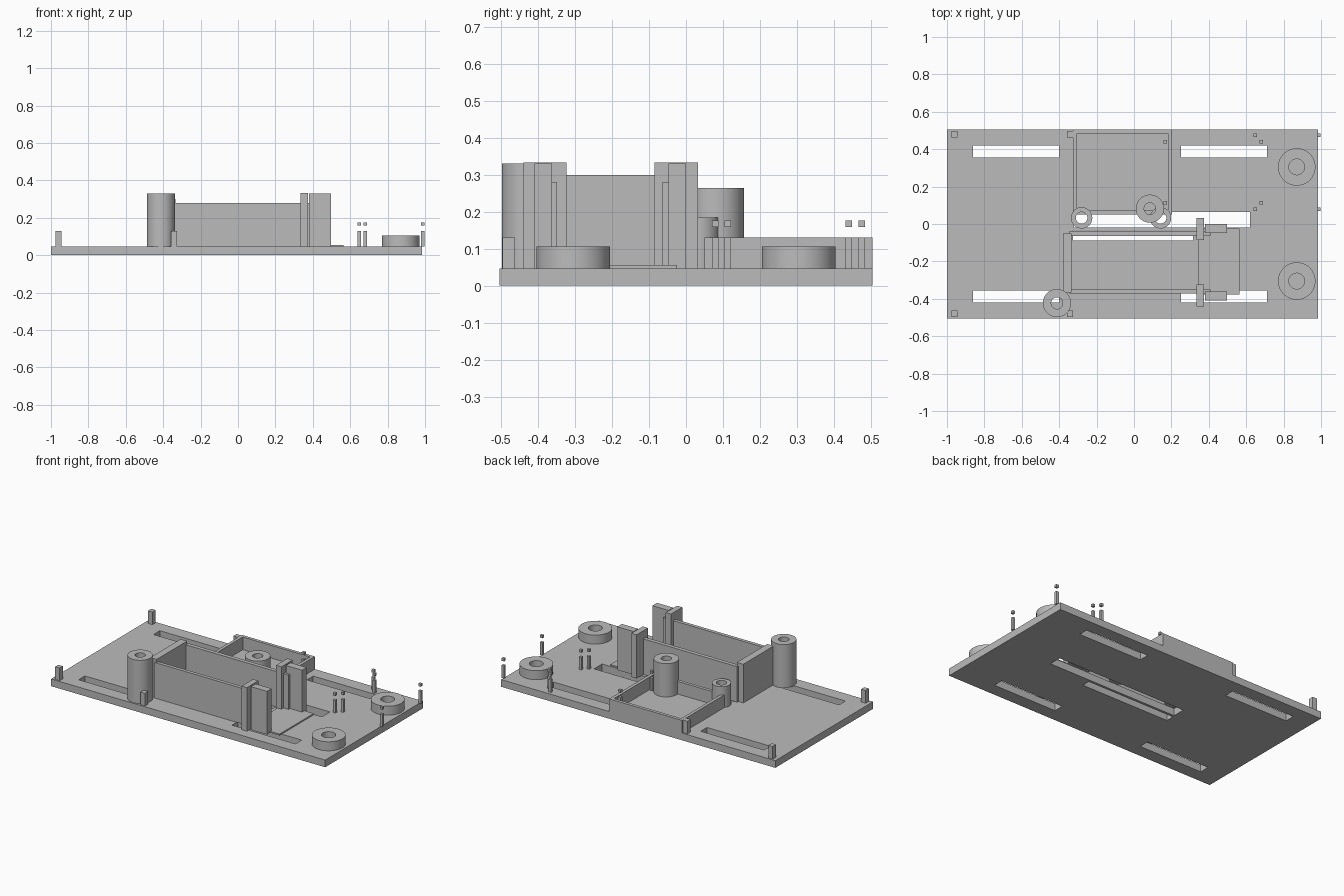
import bpy, bmesh
from math import cos, sin, pi

if "Cube" in bpy.data.objects:
    bpy.data.objects.remove(bpy.data.objects["Cube"])

grey = bpy.data.materials.new("plain grey")
grey.use_nodes = True
GREY = (0.5, 0.5, 0.5, 1)
grey.diffuse_color = GREY
grey.node_tree.nodes["Principled BSDF"].inputs["Base Color"].default_value = GREY

TOP = 0.047    # upper face of the base plate
LOW = 0.13     # height of tray and posts
TALL = 0.333   # height of the guide blocks


def finish(name, bm):
    bmesh.ops.recalc_face_normals(bm, faces=bm.faces)
    mesh = bpy.data.meshes.new(name)
    bm.to_mesh(mesh)
    bm.free()
    mesh.materials.append(grey)
    obj = bpy.data.objects.new(name, mesh)
    bpy.context.collection.objects.link(obj)
    return obj


def boxes(name, items):
    """One object of boxes, each given as x, y and z ranges."""
    bm = bmesh.new()
    for ranges in items:
        made = bmesh.ops.create_cube(bm, size=1)["verts"]
        for v in made:
            v.co = [lo + (c + 0.5) * (hi - lo) for c, (lo, hi) in zip(v.co, ranges)]
    return finish(name, bm)


def tube(name, x, y, outer, inner, height, sides=64):
    """Hollow cylinder standing on the plate."""
    bm = bmesh.new()
    profile = [(outer, TOP), (outer, height), (inner, height), (inner, TOP)]
    rings = []
    for i in range(sides):
        a = 2 * pi * i / sides
        rings.append([bm.verts.new((x + r * cos(a), y + r * sin(a), z)) for r, z in profile])
    for i in range(sides):
        a, b = rings[i], rings[(i + 1) % sides]
        for k in range(4):
            n = (k + 1) % 4
            bm.faces.new((a[k], b[k], b[n], a[n]))
    obj = finish(name, bm)
    bpy.ops.object.select_all(action="DESELECT")
    obj.select_set(True)
    bpy.context.view_layer.objects.active = obj
    bpy.ops.object.shade_smooth_by_angle()


# Base plate with four outer slots and two central slots
plate = boxes("base_plate", [((-1, 0.985), (-0.505, 0.505), (0, TOP))])
through = (-0.1, 0.2)
slots = [(xs, ys, through) for xs in ((-0.86, -0.4), (0.25, 0.71))
         for ys in ((0.355, 0.42), (-0.42, -0.355))]
slots += [((-0.32, 0.62), (-0.018, 0.065), through),
          ((-0.325, 0.315), (-0.088, -0.035), through)]
cutter = boxes("slot_cutter", slots)
cutter.hide_render = True
cut = plate.modifiers.new("slots", "BOOLEAN")
cut.operation, cut.solver, cut.object = "DIFFERENCE", "EXACT", cutter
bpy.context.view_layer.objects.active = plate
bpy.ops.object.modifier_apply(modifier=cut.name)
bpy.data.objects.remove(cutter)

# Long channel: two side walls and an end wall
for name, ys in (("channel_back_wall", (-0.063, -0.037)), ("channel_front_wall", (-0.372, -0.349))):
    boxes(name, [((-0.345, 0.41), ys, (TOP, 0.28))])
boxes("channel_end_wall", [((-0.38, -0.333), (-0.365, -0.05), (TOP, 0.3))])
boxes("channel_floor", [((0.345, 0.565), (-0.377, -0.024), (TOP, 0.056))])

# Guide blocks at the open end of the channel
for side, ys, lip in (("back", (-0.085, 0.032), (-0.048, 0)),
                      ("front", (-0.44, -0.323), (-0.41, -0.362))):
    boxes(side + "_guide_block", [((0.335, 0.373), ys, (TOP, TALL))])
    boxes(side + "_guide_lip", [((0.38, 0.497), lip, (TOP, 0.33))])

# Shallow tray at the back
x0, x1, y0, y1, w = -0.325, 0.203, 0.05, 0.505, 0.021
boxes("tray_walls", [
    ((x0, x0 + w), (y0, y1), (TOP, LOW)),
    ((x1 - w, x1), (y0, y1), (TOP, LOW)),
    ((x0 + w, x1 - w), (y0, y0 + w), (TOP, LOW)),
    ((x0 + w, x1 - w), (y1 - w, y1), (TOP, LOW))])

# Hollow bosses and discs
tube("front_boss", -0.412, -0.423, 0.075, 0.031, 0.33)
tube("tray_boss", 0.085, 0.082, 0.075, 0.031, 0.265)
for side, x in (("right", -0.28), ("left", 0.142)):
    tube(side + "_short_boss", x, 0.033, 0.057, 0.031, 0.185)
for side, y in (("front", -0.305), ("back", 0.305)):
    tube(side + "_disc", 0.87, y, 0.1, 0.042, 0.106)

# Square posts at the plate edges
for label, x in (("corner", -0.96), ("middle", -0.342)):
    for side, y in (("front", -0.48), ("back", 0.48)):
        boxes(f"{label}_{side}_post",
              [((x - 0.016, x + 0.016), (y - 0.017, y + 0.017), (TOP, LOW))])

# Thin pins, each with a small cap above it
pins = [(x, y) for x, ys in ((0.168, (0.44, 0.113)), (0.648, (0.475, 0.079)),
                             (0.681, (0.44, 0.113)), (0.988, (0.475, 0.079))) for y in ys]
h = 0.009
for i, (x, y) in enumerate(pins, 1):
    xs, ys = (x - h, x + h), (y - h, y + h)
    boxes(f"pin_{i}", [(xs, ys, (TOP, LOW))])
    boxes(f"pin_cap_{i}", [(xs, ys, (0.159, 0.176))])
